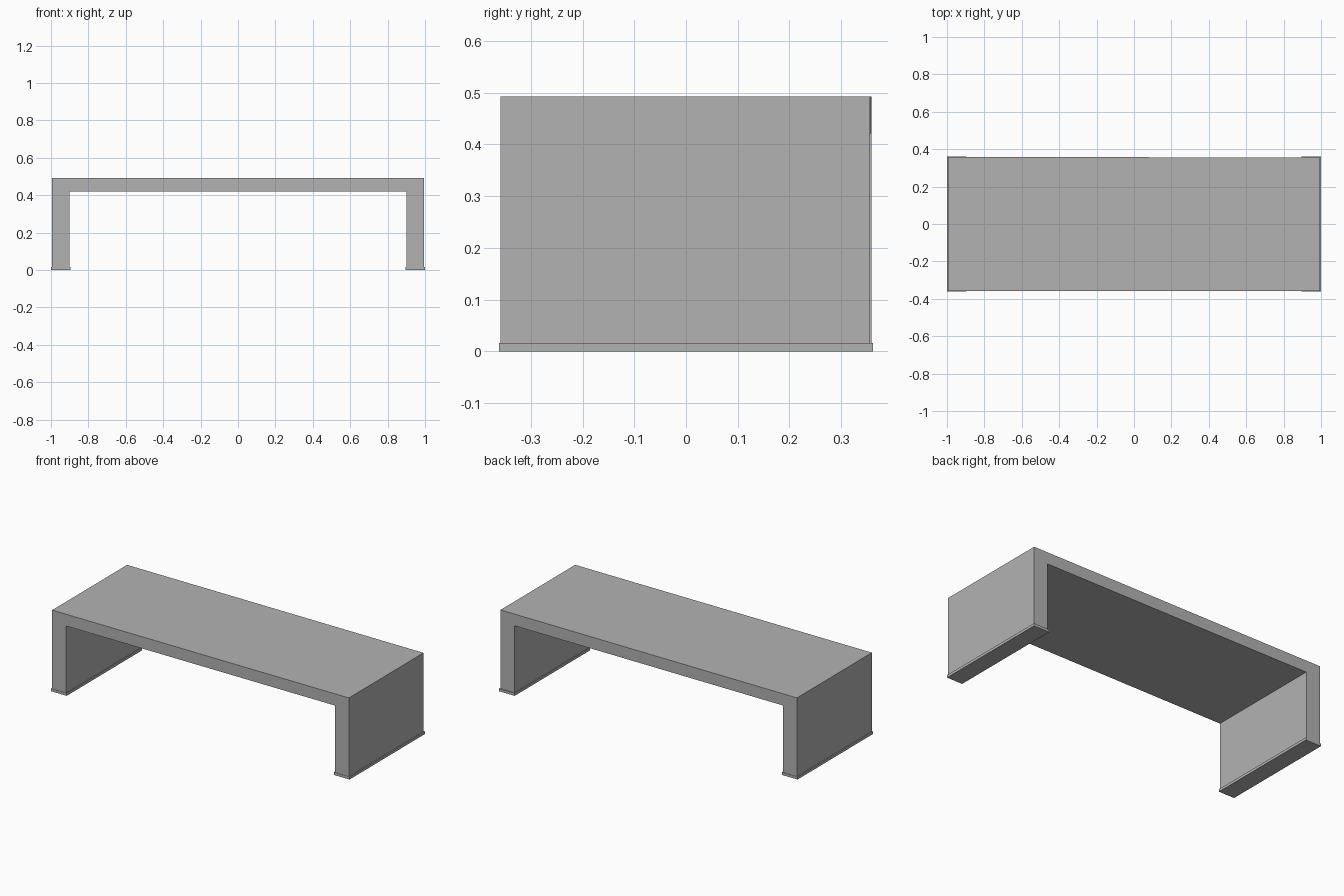
import bpy
import bmesh

cube = bpy.data.objects.get("Cube")
if cube:
    bpy.data.objects.remove(cube, do_unlink=True)

grey = bpy.data.materials.new("mid grey")
grey.use_nodes = True
colour = (0.448, 0.448, 0.448, 1)
grey.diffuse_color = colour
grey.node_tree.nodes["Principled BSDF"].inputs["Base Color"].default_value = colour


def extrude_profile(name, profile, front, back):
    """Extrude an x-z outline from front to back; back is a function of x."""
    bm = bmesh.new()
    near = [bm.verts.new((x, front, z)) for x, z in profile]
    far = [bm.verts.new((x, back(x), z)) for x, z in profile]
    bm.faces.new(near)
    bm.faces.new(far[::-1])
    for i in range(len(profile)):
        j = (i + 1) % len(profile)
        bm.faces.new((near[j], near[i], far[i], far[j]))
    bmesh.ops.recalc_face_normals(bm, faces=bm.faces[:])
    mesh = bpy.data.meshes.new(name)
    bm.to_mesh(mesh)
    bm.free()
    mesh.materials.append(grey)
    obj = bpy.data.objects.new(name, mesh)
    bpy.context.collection.objects.link(obj)
    return obj


# Bench top and slab legs as one bridge, with a very slightly skewed back
outer, inner, top, under, foot = 0.994, 0.9, 0.492, 0.421, 0.016
bridge = [(-outer, foot), (-outer, top), (outer, top), (outer, foot),
          (inner, foot), (inner, under), (-inner, under), (-inner, foot)]
extrude_profile("bench_body", bridge, -0.359, lambda x: 0.357 - 0.0015 * x)

# Thin foot plates, a little wider than the legs
for name, side in (("left_foot", 1), ("right_foot", -1)):
    plate = [(side * x, z) for x, z in ((0.895, 0), (1, 0), (1, foot), (0.895, foot))]
    extrude_profile(name, plate, -0.361, lambda x: 0.361)
